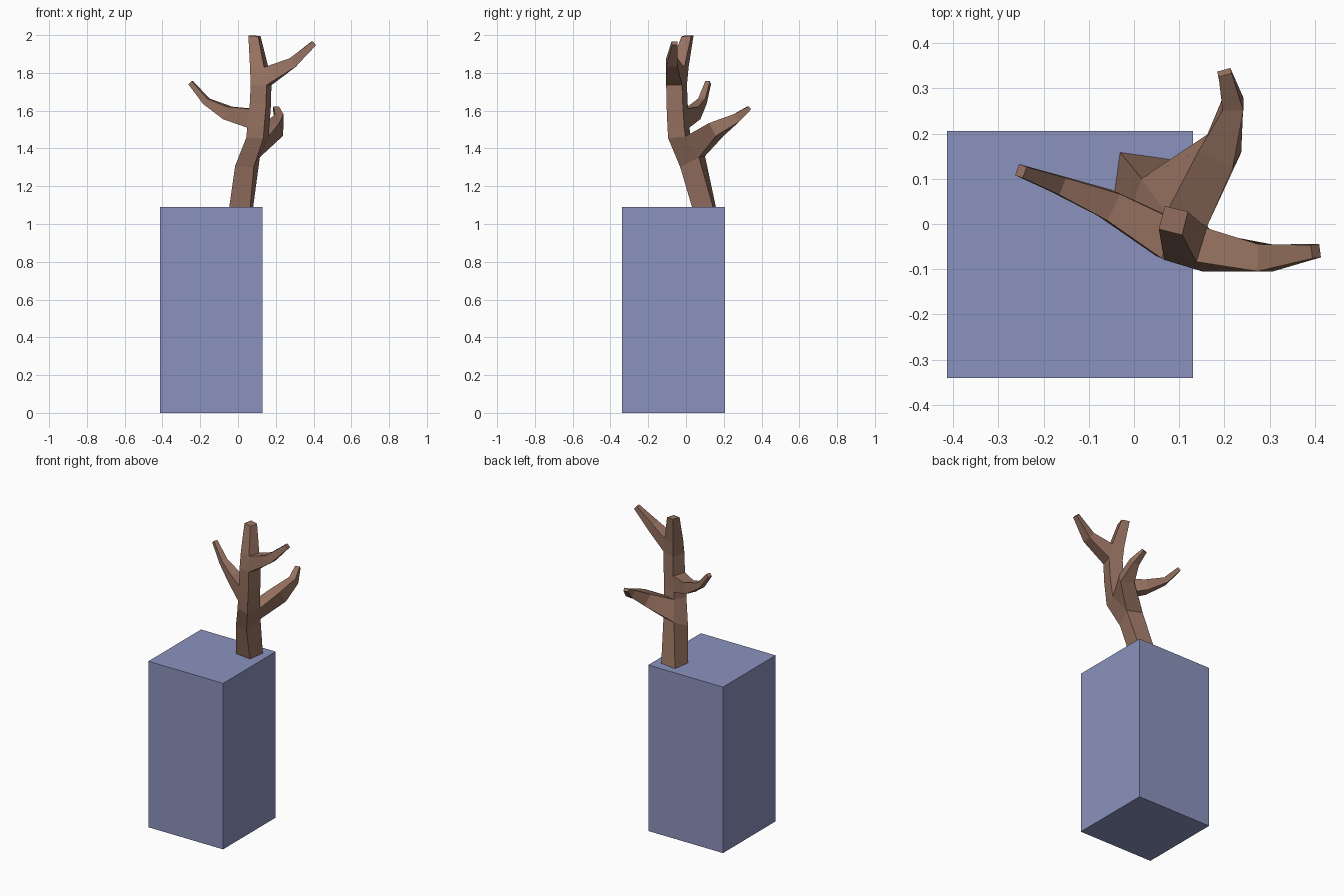
import bpy, bmesh, math
from mathutils import Vector

if "Cube" in bpy.data.objects:
    bpy.data.objects.remove(bpy.data.objects["Cube"])

def paint(obj, name, rgb):
    mat = bpy.data.materials.new(name)
    mat.diffuse_color = (*rgb, 1)
    mat.use_nodes = True
    mat.node_tree.nodes["Principled BSDF"].inputs["Base Color"].default_value = mat.diffuse_color
    obj.data.materials.append(mat)

# Pedestal block
x0, x1, y0, y1, height = -0.413, 0.13, -0.34, 0.206, 1.09
bpy.ops.mesh.primitive_cube_add(size=1, location=((x0 + x1) / 2, (y0 + y1) / 2, height / 2))
block = bpy.context.object
block.name = "pedestal"
block.scale = (x1 - x0, y1 - y0, height)
bpy.ops.object.transform_apply(location=True, rotation=True, scale=True)
paint(block, "pedestal_blue", (0.26, 0.29, 0.51))

CORNERS = [(-1, -1), (1, -1), (1, 1), (-1, 1)]
bm = bmesh.new()

def trunk_ring(x, y, z, size, yaw, slope_x=0, slope_y=0):
    c, s, h = math.cos(math.radians(yaw)), math.sin(math.radians(yaw)), size / 2
    ring = []
    for a, b in CORNERS:
        dx, dy = (a * c - b * s) * h, (a * s + b * c) * h
        ring.append(bm.verts.new((x + dx, y + dy, z + slope_x * dx + slope_y * dy)))
    return ring

def skin(lower, upper, skip=None):
    for k in range(4):
        if k != skip:
            n = (k + 1) % 4
            bm.faces.new((lower[k], lower[n], upper[n], upper[k]))

# Four-sided bending trunk: x, y, z, width, yaw, tilt
rings = [trunk_ring(*r) for r in [
    (0.017, 0.095, 1.09, 0.112, -8),
    (0.05, 0.035, 1.33, 0.104, -18, 0.1, 0.5),
    (0.103, -0.035, 1.46, 0.095, -17, 0, 0.1),
    (0.107, -0.04, 1.51, 0.093, -17),
    (0.117, -0.046, 1.61, 0.09, -17),
    (0.122, -0.05, 1.735, 0.088, -17),
    (0.112, -0.035, 1.83, 0.078, -17),
    (0.087, 0.008, 1.996, 0.053, -14, -0.05, 0.05),
]]
BACK, LEFT, RIGHT = 2, 3, 1

# Branches grow out of one trunk facet: (segment, side) -> x, y, z, width, thickness
branches = {
    (1, BACK): [(0.19, 0.16, 1.50, 0.085, 0.08), (0.219, 0.265, 1.56, 0.046, 0.05),
                (0.20, 0.335, 1.615, 0.03, 0.02)],
    (3, LEFT): [(-0.055, 0.042, 1.588, 0.065, 0.07), (-0.168, 0.087, 1.65, 0.04, 0.036),
                (-0.25, 0.117, 1.748, 0.026, 0.024)],
    (5, RIGHT): [(0.29, -0.075, 1.855, 0.06, 0.055), (0.402, -0.06, 1.957, 0.03, 0.028)],
}

bm.faces.new(rings[0][::-1])
bm.faces.new(rings[-1])
for i in range(len(rings) - 1):
    skip = next((side for seg, side in branches if seg == i), None)
    skin(rings[i], rings[i + 1], skip)

for (seg, side), points in branches.items():
    n = (side + 1) % 4
    quad = [rings[seg][side], rings[seg][n], rings[seg + 1][n], rings[seg + 1][side]]
    root = sum((v.co for v in quad), Vector()) / 4
    path = [root] + [Vector(p[:3]) for p in points]
    for i, (x, y, z, w, h) in enumerate(points, 1):
        # Section square to the local direction of the branch
        t = (path[i] - path[i - 1]).normalized()
        if i + 1 < len(path):
            t += (path[i + 1] - path[i]).normalized()
        t.normalize()
        across = (-t).cross(Vector((0, 0, 1))).normalized()
        up = across.cross(-t)
        new = [bm.verts.new(path[i] + across * (a * w / 2) + up * (b * h / 2)) for a, b in CORNERS]
        skin(quad, new)
        quad = new
    bm.faces.new(quad)

bmesh.ops.recalc_face_normals(bm, faces=bm.faces)
mesh = bpy.data.meshes.new("bare_tree")
bm.to_mesh(mesh)
bm.free()
tree = bpy.data.objects.new("bare_tree", mesh)
bpy.context.collection.objects.link(tree)
paint(tree, "bark_brown", (0.31, 0.17, 0.12))
